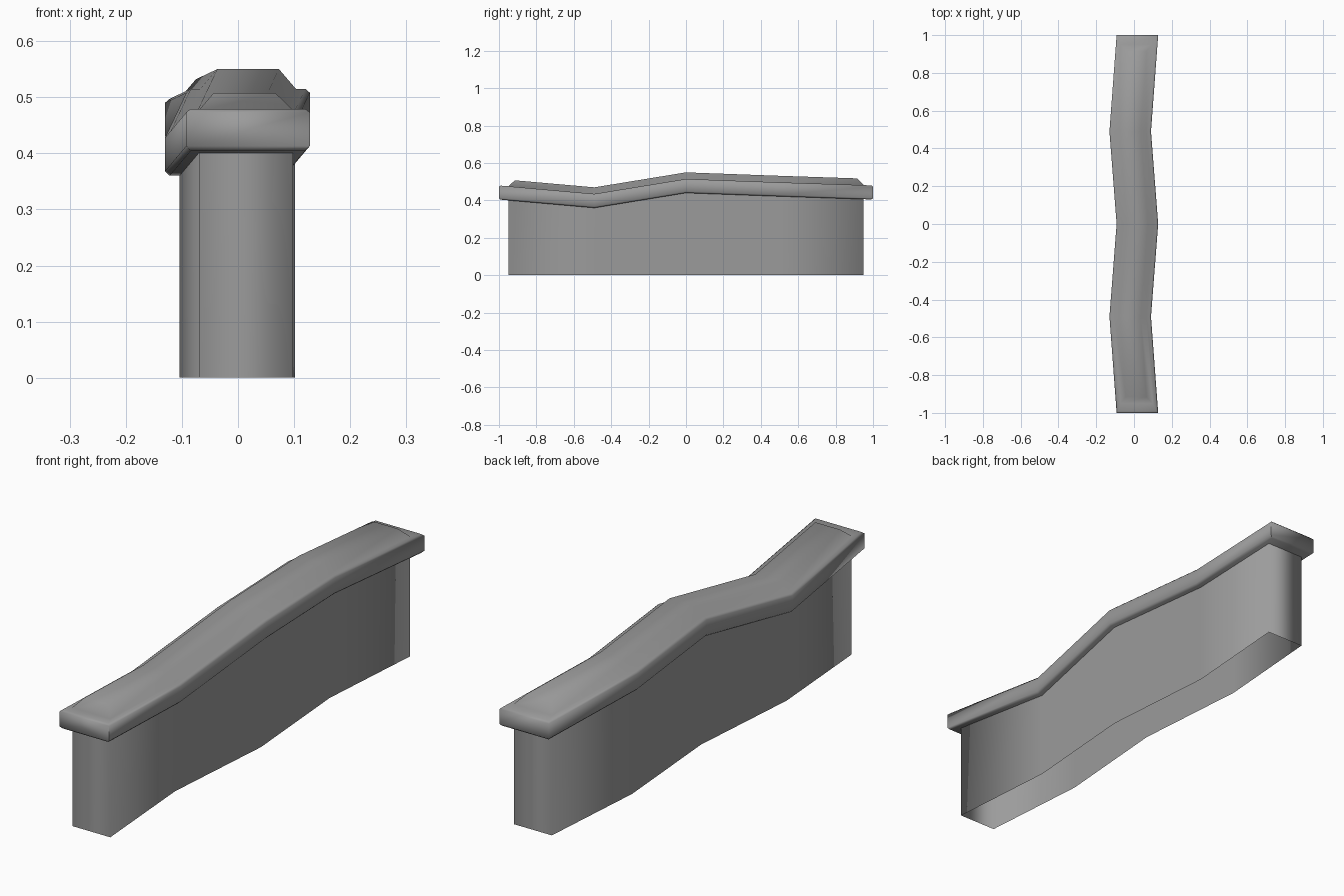
import bpy
import bmesh
import math

if "Cube" in bpy.data.objects:
    bpy.data.objects.remove(bpy.data.objects["Cube"], do_unlink=True)

# One plain grey stone
stone = bpy.data.materials.new("grey_stone")
stone.use_nodes = True
grey = (0.33, 0.33, 0.33, 1)
stone.diffuse_color = grey
stone.node_tree.nodes["Principled BSDF"].inputs["Base Color"].default_value = grey

# Zigzag path along y: (y, centre x, height of coping underside)
PATH = [(-1, 0.018, 0.405), (-0.49, -0.02, 0.36), (0, 0.018, 0.44),
        (0.49, -0.02, 0.422), (1, 0.018, 0.405)]


def on_path(y):
    for (y0, x0, z0), (y1, x1, z1) in zip(PATH, PATH[1:]):
        if y <= y1:
            t = (y - y0) / (y1 - y0)
            return x0 + t * (x1 - x0), z0 + t * (z1 - z0)


def stack(name, levels, closed, angle):
    """Bridge outlines that follow the path; level = (half width, z, end y, on ground)."""
    bm = bmesh.new()
    loops = []
    for half, dz, end, ground in levels:
        sides = []
        for side in (1, -1):
            row = []
            for station in PATH:
                y = max(-end, min(end, station[0]))
                x, z = on_path(y)
                row.append(bm.verts.new((x + side * half, y, dz if ground else z + dz)))
            sides.append(row)
        loops.append(sides[0] + sides[1][::-1])
    n = len(loops[0])
    for low, high in zip(loops, loops[1:]):
        for i in range(n):
            j = (i + 1) % n
            bm.faces.new((low[i], low[j], high[j], high[i]))
    if closed:
        for loop in (loops[0], loops[-1]):
            for i in range(len(PATH) - 1):
                bm.faces.new((loop[i], loop[i + 1], loop[n - 2 - i], loop[n - 1 - i]))
    bmesh.ops.recalc_face_normals(bm, faces=bm.faces)
    mesh = bpy.data.meshes.new(name)
    bm.to_mesh(mesh)
    bm.free()
    mesh.materials.append(stone)
    obj = bpy.data.objects.new(name, mesh)
    bpy.context.collection.objects.link(obj)
    bpy.ops.object.select_all(action="DESELECT")
    obj.select_set(True)
    bpy.context.view_layer.objects.active = obj
    bpy.ops.object.shade_smooth_by_angle(angle=math.radians(angle))
    return obj


# Wall body, open underneath, tucked just inside the coping
wall = stack("wall_body", [(0.084, 0, 0.95, True), (0.084, 0.005, 0.95, False)], False, 180)

# Coping slab with chamfered rims and a raised, sloped crown
coping = stack("wall_coping", [
    (0.102, 0, 0.992, False), (0.11, 0.008, 1, False),
    (0.11, 0.068, 1, False), (0.102, 0.075, 0.992, False),
    (0.085, 0.075, 0.95, False), (0.055, 0.11, 0.915, False)], True, 60)
